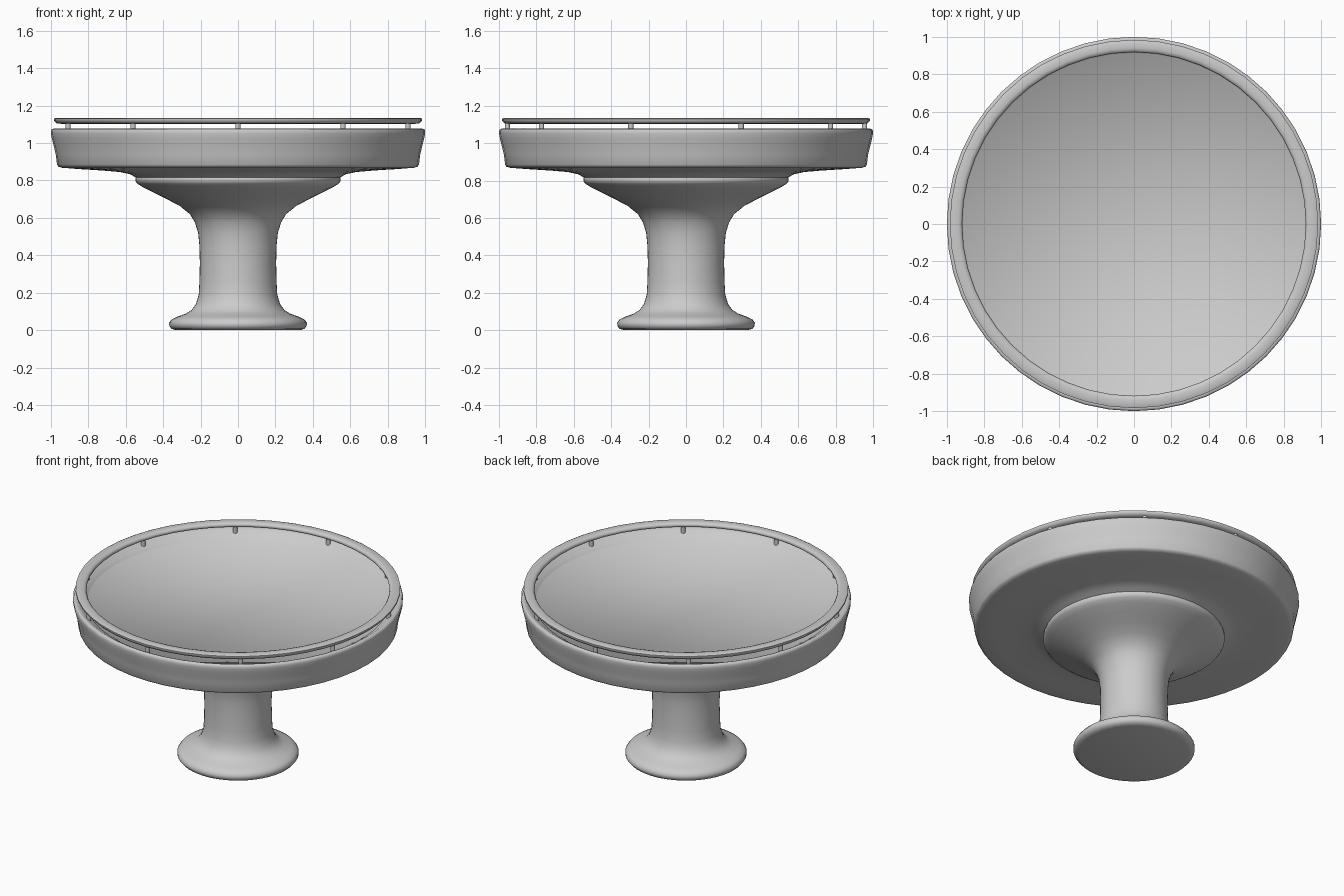
import bpy, bmesh
from math import pi, sin, cos, radians

if "Cube" in bpy.data.objects:
    bpy.data.objects.remove(bpy.data.objects["Cube"])

SEGMENTS = 48


def finish(name, bm, angle=60):
    bmesh.ops.recalc_face_normals(bm, faces=bm.faces)
    mesh = bpy.data.meshes.new(name)
    bm.to_mesh(mesh)
    bm.free()
    obj = bpy.data.objects.new(name, mesh)
    bpy.context.collection.objects.link(obj)
    bpy.ops.object.select_all(action='DESELECT')
    obj.select_set(True)
    bpy.context.view_layer.objects.active = obj
    bpy.ops.object.shade_smooth_by_angle(angle=radians(angle))
    return obj


def lathe(name, profile, closed=False):
    """Revolve (radius, z) points; an open profile gets flat end caps."""
    bm = bmesh.new()
    rings = [[bm.verts.new((r * cos(2 * pi * i / SEGMENTS),
                            r * sin(2 * pi * i / SEGMENTS), z))
              for i in range(SEGMENTS)] for r, z in profile]
    pairs = list(zip(rings, rings[1:]))
    if closed:
        pairs.append((rings[-1], rings[0]))
    else:
        bm.faces.new(rings[0])
        bm.faces.new(rings[-1])
    for a, b in pairs:
        for i in range(SEGMENTS):
            j = (i + 1) % SEGMENTS
            bm.faces.new((a[i], a[j], b[j], b[i]))
    return finish(name, bm)


# Foot, column and flared bowl under the top
lathe("pedestal", [
    (0.33, 0.0), (0.355, 0.007), (0.367, 0.022), (0.368, 0.04),
    (0.355, 0.058), (0.325, 0.072), (0.28, 0.088), (0.248, 0.108),
    (0.225, 0.14), (0.21, 0.19), (0.206, 0.26), (0.204, 0.36),
    (0.206, 0.45), (0.213, 0.52), (0.23, 0.575), (0.257, 0.62),
    (0.31, 0.663), (0.38, 0.7), (0.45, 0.735), (0.51, 0.765),
    (0.538, 0.783), (0.549, 0.797), (0.549, 0.81), (0.54, 0.83)])

# Thick table top with a dished rim around a sunken surface
lathe("table_top", [
    (0.53, 0.812), (0.55, 0.818), (0.575, 0.833), (0.63, 0.845), (0.72, 0.853),
    (0.85, 0.861), (0.94, 0.868), (0.96, 0.874), (0.967, 0.885),
    (0.974, 0.94), (0.985, 0.985), (0.995, 1.025), (1.0, 1.05),
    (1.0, 1.065), (0.995, 1.075), (0.984, 1.077), (0.97, 1.072),
    (0.955, 1.062), (0.935, 1.05), (0.92, 1.04), (0.912, 1.03)])

# Guard rail
lathe("rail", [
    (0.925, 1.131), (0.94, 1.135), (0.972, 1.135), (0.984, 1.13),
    (0.984, 1.12), (0.97, 1.105), (0.935, 1.102), (0.921, 1.108),
    (0.918, 1.12)], closed=True)

# Ten small posts holding the rail
for i in range(10):
    a = -pi / 2 + i * pi / 5
    bpy.ops.mesh.primitive_cylinder_add(
        vertices=12, radius=0.014, depth=0.065,
        location=(0.955 * cos(a), 0.955 * sin(a), 1.083))
    bpy.context.object.name = f"rail_post_{i + 1}"
    bpy.ops.object.shade_smooth_by_angle(angle=radians(40))
